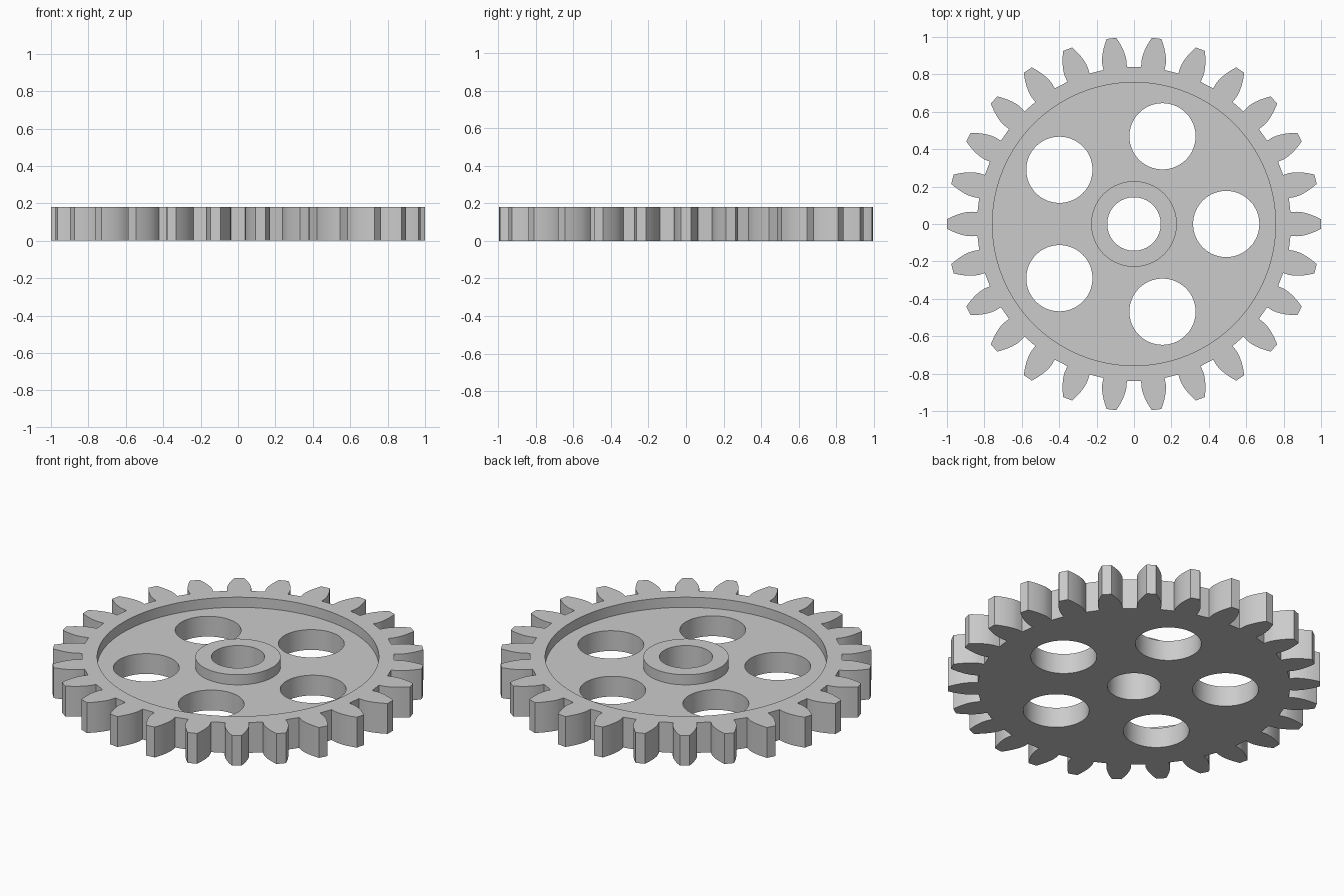
import bpy
import bmesh
from math import pi, cos, sin, tan, acos, radians

if "Cube" in bpy.data.objects:
    bpy.data.objects.remove(bpy.data.objects["Cube"])

TEETH = 26
OUTER = 1.0
HEIGHT = 0.18
FLOOR = 0.12
MODULE = 2 * OUTER / (TEETH + 2)
PITCH = MODULE * TEETH / 2
ROOT = PITCH - 1.25 * MODULE
BASE = PITCH * cos(radians(20))

grey = bpy.data.materials.new("Light grey")
grey.use_nodes = True
grey.diffuse_color = (0.6, 0.6, 0.6, 1)
grey.node_tree.nodes["Principled BSDF"].inputs["Base Color"].default_value = (0.6, 0.6, 0.6, 1)


def polar(r, a):
    return (r * cos(a), r * sin(a))


def circle(r, segments, cx=0, cy=0):
    pts = (polar(r, 2 * pi * i / segments) for i in range(segments))
    return [(cx + x, cy + y) for x, y in pts]


def prism(name, outline, z0, z1):
    """Closed solid from a flat outline."""
    bm = bmesh.new()
    face = bm.faces.new([bm.verts.new((x, y, z0)) for x, y in outline])
    top = bmesh.ops.extrude_face_region(bm, geom=[face])
    moved = [v for v in top["geom"] if isinstance(v, bmesh.types.BMVert)]
    bmesh.ops.translate(bm, verts=moved, vec=(0, 0, z1 - z0))
    bmesh.ops.recalc_face_normals(bm, faces=bm.faces)
    mesh = bpy.data.meshes.new(name)
    bm.to_mesh(mesh)
    bm.free()
    mesh.materials.append(grey)
    obj = bpy.data.objects.new(name, mesh)
    bpy.context.collection.objects.link(obj)
    return obj


def cut(target, cutter):
    """Subtract the cutter from the target, then discard it."""
    cutter.hide_render = True
    mod = target.modifiers.new("cut", 'BOOLEAN')
    mod.operation = 'DIFFERENCE'
    mod.solver = 'EXACT'
    mod.object = cutter
    bpy.context.view_layer.objects.active = target
    bpy.ops.object.modifier_apply(modifier=mod.name)
    bpy.data.objects.remove(cutter)


# Involute tooth flank as (radius, half angle), from root to tip
def involute(a):
    return tan(a) - a


def half_angle(r):
    return pi / (2 * TEETH) + involute(radians(20)) - involute(acos(min(1, BASE / r)))


STEPS = 6
flank = [(ROOT, half_angle(BASE))]
for i in range(STEPS + 1):
    r = BASE + (OUTER - BASE) * i / STEPS
    flank.append((r, half_angle(r)))

# Toothed outline
outline = []
for t in range(TEETH):
    centre = 2 * pi * t / TEETH
    outline += [polar(r, centre - h) for r, h in flank]
    outline += [polar(r, centre + h) for r, h in reversed(flank)]

gear = prism("gear_wheel", outline, 0, HEIGHT)

# Ring recess in the top, leaving the rim and hub standing
recess = prism("recess_cutter", circle(0.757, 128), FLOOR, HEIGHT + 0.1)
cut(recess, prism("hub_cutter", circle(0.229, 96), FLOOR - 0.1, HEIGHT + 0.2))
cut(gear, recess)

# Shaft bore and five lightening holes
cut(gear, prism("bore_cutter", circle(0.143, 80), -0.1, HEIGHT + 0.1))
for i in range(5):
    x, y = polar(0.493, 2 * pi * i / 5)
    cut(gear, prism("hole_cutter", circle(0.177, 80, x, y), -0.1, HEIGHT + 0.1))

# Smooth curved walls, crisp edges
bpy.ops.object.select_all(action='DESELECT')
gear.select_set(True)
bpy.context.view_layer.objects.active = gear
bpy.ops.object.shade_smooth_by_angle(angle=radians(20))
